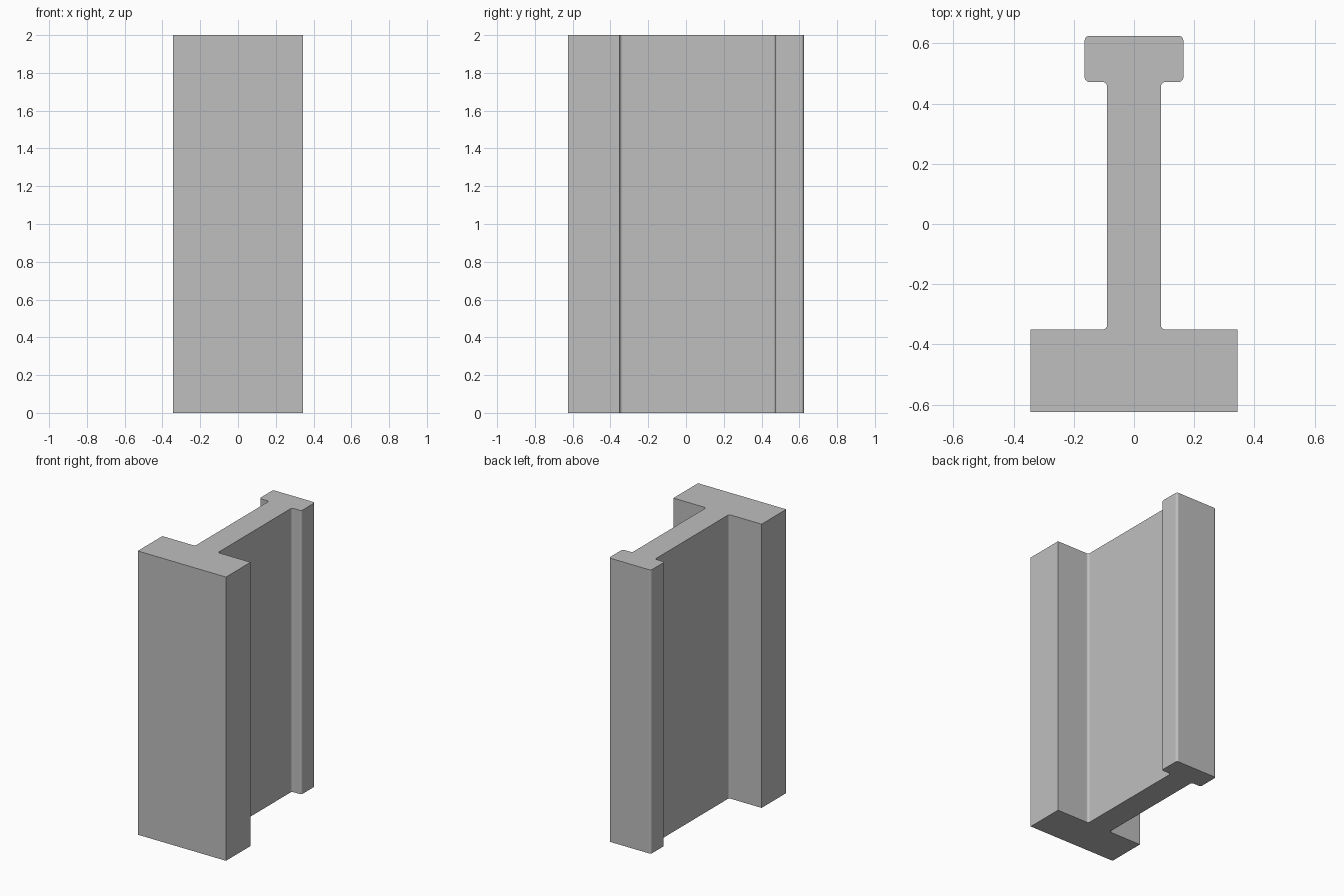
import bpy
import bmesh
import math

if "Cube" in bpy.data.objects:
    bpy.data.objects.remove(bpy.data.objects["Cube"], do_unlink=True)

HEIGHT = 2.0
FILLET = 0.016

# Plain grey material
grey = bpy.data.materials.new("plain_grey")
grey.use_nodes = True
colour = (0.52, 0.52, 0.52, 1.0)
grey.diffuse_color = colour
grey.node_tree.nodes["Principled BSDF"].inputs["Base Color"].default_value = colour

# Half of the cross-section: wide foot, thin web, narrow head (x, y, rounded)
half = [
    (0.344, -0.625, False),
    (0.344, -0.351, False),
    (0.089, -0.351, True),
    (0.089, 0.472, True),
    (0.164, 0.472, True),
    (0.164, 0.625, True),
]
profile = half + [(-x, y, r) for x, y, r in reversed(half)]

# Extrude the section upwards
bm = bmesh.new()
bottom = [bm.verts.new((x, y, 0)) for x, y, r in profile]
top = [bm.verts.new((x, y, HEIGHT)) for x, y, r in profile]
bm.faces.new(list(reversed(bottom)))
bm.faces.new(top)
for i in range(len(profile)):
    j = (i + 1) % len(profile)
    bm.faces.new((bottom[i], bottom[j], top[j], top[i]))

# Round the inner corners and the head
rounded = [bm.edges.get((b, t)) for b, t, p in zip(bottom, top, profile) if p[2]]
bmesh.ops.bevel(bm, geom=rounded, offset=FILLET, offset_type='OFFSET',
                segments=6, profile=0.5, affect='EDGES')
bmesh.ops.recalc_face_normals(bm, faces=bm.faces)

mesh = bpy.data.meshes.new("beam_section")
bm.to_mesh(mesh)
bm.free()
mesh.materials.append(grey)
beam = bpy.data.objects.new("beam_section", mesh)
bpy.context.collection.objects.link(beam)

# Smooth fillets, crisp edges, flat large faces
bpy.ops.object.select_all(action='DESELECT')
beam.select_set(True)
bpy.context.view_layer.objects.active = beam
bpy.ops.object.shade_smooth_by_angle(angle=math.radians(30))
weighted = beam.modifiers.new("flat_face_normals", 'WEIGHTED_NORMAL')
weighted.keep_sharp = True
